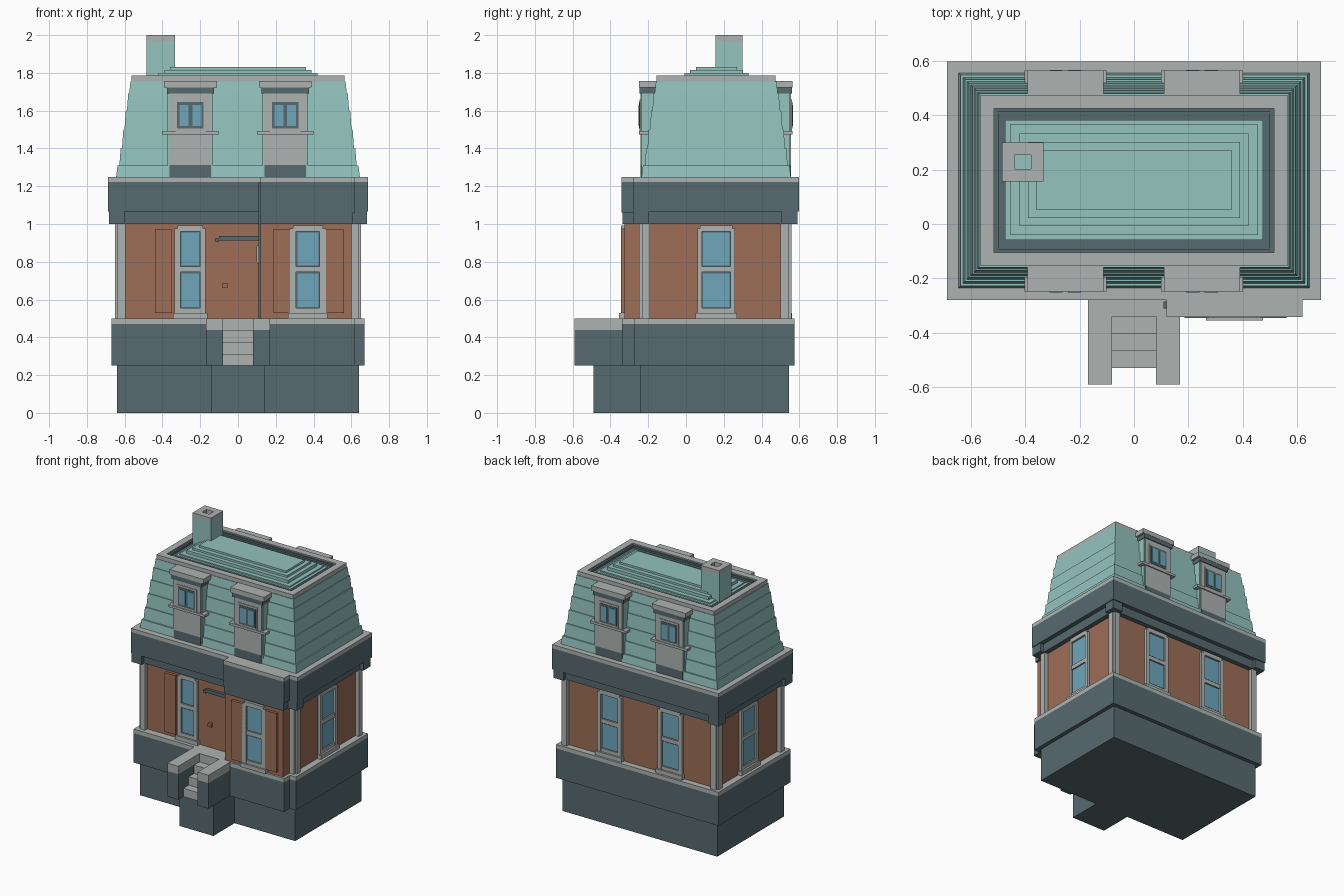
import bpy, bmesh, math
from mathutils import Matrix

cube = bpy.data.objects.get("Cube")
if cube:
    bpy.data.objects.remove(cube, do_unlink=True)


def srgb(r, g, b):
    lin = lambda c: c / 12.92 if c <= 0.04045 else ((c + 0.055) / 1.055) ** 2.4
    return tuple(lin(c / 255) for c in (r, g, b)) + (1.0,)


def material(name, rgb):
    m = bpy.data.materials.new(name)
    m.use_nodes = True
    m.diffuse_color = srgb(*rgb)
    m.node_tree.nodes["Principled BSDF"].inputs["Base Color"].default_value = srgb(*rgb)
    return m


SLATE = material("dark slate", (86, 106, 111))
STONE = material("pale stone", (174, 179, 177))
BRICK = material("brick red", (157, 110, 87))
COPPER = material("copper green", (147, 195, 190))
GLASS = material("window blue", (110, 167, 188))
IDENT = Matrix.Identity(4)


def box(name, x0, x1, y0, y1, z0, z1, mat, mx=IDENT, taper=0.0):
    """Box between two corners, its top pulled in by taper."""
    bm = bmesh.new()
    bmesh.ops.create_cube(bm, size=1)
    for v in bm.verts:
        t = taper * (v.co.z + 0.5)
        sx, sy = math.copysign(1, v.co.x), math.copysign(1, v.co.y)
        v.co = ((x0 + x1) / 2 + sx * ((x1 - x0) / 2 - t),
                (y0 + y1) / 2 + sy * ((y1 - y0) / 2 - t),
                z0 + (v.co.z + 0.5) * (z1 - z0))
    bm.transform(mx)
    mesh = bpy.data.meshes.new(name)
    bm.to_mesh(mesh)
    bm.free()
    mesh.materials.append(mat)
    ob = bpy.data.objects.new(name, mesh)
    bpy.context.scene.collection.objects.link(ob)
    return ob


def frame(name, x0, x1, y0, y1, z0, z1, w, mat):
    """Flat rectangular ring of width w, open in the middle."""
    box(name + "_front", x0, x1, y0, y0 + w, z0, z1, mat)
    box(name + "_back", x0, x1, y1 - w, y1, z0, z1, mat)
    box(name + "_left", x1 - w, x1, y0 + w, y1 - w, z0, z1, mat)
    box(name + "_right", x0, x0 + w, y0 + w, y1 - w, z0, z1, mat)


def facing(x, y, turn):
    """Local frame on a wall: u across, -y outward."""
    return Matrix.Translation((x, y, 0)) @ Matrix.Rotation(math.radians(turn), 4, 'Z')


def sash_window(name, mx, half, pane):
    out = -0.02
    for s, side in ((-1, "right"), (1, "left")):
        a, b = sorted((s * pane, s * half))
        box(f"{name}_jamb_{side}", a, b, out, 0, 0.52, 0.975, STONE, mx)
    box(name + "_head", -half + 0.015, half - 0.015, out, 0, 0.96, 0.992, STONE, mx)
    box(name + "_rail", -pane, pane, out + 0.004, 0, 0.745, 0.775, STONE, mx)
    box(name + "_bottom_rail", -pane, pane, out + 0.004, 0, 0.525, 0.555, STONE, mx)
    box(name + "_sill", -half - 0.01, half + 0.01, out - 0.01, 0, 0.5, 0.53, STONE, mx)
    for z0, z1, level in ((0.555, 0.745, "lower"), (0.775, 0.96, "upper")):
        box(f"{name}_{level}_sash", -pane, pane, -0.006, 0, z0, z1, SLATE, mx)
        box(f"{name}_{level}_glass", -pane + 0.006, pane - 0.006, -0.009, 0,
            z0 + 0.006, z1 - 0.006, GLASS, mx)


# Foundation and plinth
box("foundation", -0.64, 0.64, -0.24, 0.545, 0, 0.25, SLATE)
box("step_foundation", -0.14, 0.14, -0.49, -0.24, 0, 0.25, SLATE)
box("plinth", -0.67, 0.67, -0.275, 0.575, 0.25, 0.47, SLATE)
box("plinth_cap", -0.67, 0.67, -0.275, 0.575, 0.47, 0.5, STONE)
box("bay_plinth", 0.17, 0.62, -0.34, -0.275, 0.25, 0.47, SLATE)
box("bay_plinth_cap", 0.17, 0.62, -0.34, -0.275, 0.47, 0.5, STONE)

# Entrance steps
box("landing", -0.08, 0.08, -0.34, -0.275, 0.25, 0.5, STONE)
for i in range(3):
    box(f"step_{i + 1}", -0.08, 0.08, -0.53 + 0.063 * i, -0.34,
        0.25, 0.3125 + 0.0625 * i, STONE)
for s, side in ((-1, "right"), (1, "left")):
    a, b = sorted((s * 0.08, s * 0.17))
    box("step_cheek_" + side, a, b, -0.59, -0.275, 0.25, 0.44, SLATE)
    box("step_cheek_cap_" + side, a, b, -0.59, -0.275, 0.44, 0.5, STONE)

# Brick walls and corner pilasters
box("walls", -0.62, 0.62, -0.22, 0.53, 0.5, 1.02, BRICK)
box("bay_wall", 0.12, 0.60, -0.325, -0.22, 0.5, 1.02, BRICK)
for sx in (-1, 1):
    for sy in (-1, 1):
        tag = ("back_" if sy > 0 else "front_") + ("left" if sx > 0 else "right")
        mx = Matrix.Translation((0, 0.155, 0)) @ Matrix.Diagonal((sx, sy, 1, 1))
        obs = [box("pilaster_" + tag, 0.595, 0.637, 0.35, 0.403, 0.5, 1.0, STONE, mx),
               box("side_pilaster_" + tag, 0.6, 0.65, 0.345, 0.388, 0.5, 1.0, STONE, mx),
               box("capital_" + tag, 0.6, 0.683, 0.35, 0.435, 1.0, 1.07, SLATE, mx)]
        if sx * sy < 0:
            for ob in obs:
                ob.data.flip_normals()

# Windows and shutters
sash_window("front_window", facing(-0.253, -0.22, 0), 0.082, 0.052)
sash_window("bay_window", facing(0.37, -0.325, 0), 0.095, 0.062)
sash_window("left_window", facing(0.62, 0.16, 90), 0.1, 0.075)
sash_window("right_window", facing(-0.62, 0.16, -90), 0.1, 0.075)
for x, side in ((-0.25, "right"), (0.25, "left")):
    sash_window("back_window_" + side, facing(x, 0.53, 180), 0.1, 0.07)
box("front_shutter", -0.44, -0.35, -0.24, -0.22, 0.53, 0.97, BRICK)
for x0, side in ((0.185, "right"), (0.465, "left")):
    box("bay_shutter_" + side, x0, x0 + 0.095, -0.345, -0.325, 0.53, 0.97, BRICK)

# Entrance fittings
box("door_head", -0.1, 0.115, -0.24, -0.22, 0.912, 0.937, SLATE)
box("door_head_drop", -0.12, -0.1, -0.24, -0.22, 0.905, 0.925, SLATE)
box("door_knob", -0.082, -0.055, -0.24, -0.22, 0.662, 0.688, BRICK)
box("side_drainpipe", 0.109, 0.12, -0.31, -0.285, 0.5, 1.22, SLATE)
box("side_lamp_plate", 0.1, 0.12, -0.275, -0.225, 0.79, 0.89, STONE)
box("side_lamp_glass", 0.097, 0.101, -0.27, -0.23, 0.8, 0.88, GLASS)

# Cornice
box("frieze", -0.655, 0.655, -0.25, 0.565, 1.0, 1.065, SLATE)
box("bay_frieze", 0.12, 0.61, -0.335, -0.25, 1.0, 1.065, SLATE)
box("cornice", -0.688, 0.688, -0.28, 0.597, 1.065, 1.222, SLATE)
box("cornice_cap", -0.688, 0.688, -0.28, 0.597, 1.222, 1.25, STONE)
box("bay_cornice", 0.12, 0.62, -0.342, -0.28, 1.06, 1.222, SLATE)
box("bay_cornice_cap", 0.12, 0.62, -0.342, -0.28, 1.222, 1.25, STONE)

# Stepped mansard roof
levels = [1.25, 1.31, 1.40, 1.50, 1.60, 1.69, 1.755]
widths = [0.645, 0.628, 0.614, 0.601, 0.588, 0.576]
for i, hx in enumerate(widths):
    hy = hx - 0.25
    box(f"mansard_course_{i + 1}", -hx, hx, 0.16 - hy, 0.16 + hy,
        levels[i], levels[i + 1], COPPER, taper=0.007)

# Roof rim, gutter and low stepped crown
frame("roof_rim", -0.565, 0.565, -0.155, 0.475, 1.755, 1.785, 0.05, STONE)
frame("gutter", -0.515, 0.515, -0.105, 0.425, 1.755, 1.776, 0.014, SLATE)
box("gutter_floor", -0.50, 0.50, -0.09, 0.41, 1.75, 1.762, SLATE)
crown = [(0.475, 0.22, 1.768), (0.455, 0.203, 1.777), (0.42, 0.17, 1.80),
         (0.39, 0.14, 1.815), (0.36, 0.108, 1.83)]
for i, (hx, hy, z) in enumerate(crown):
    box(f"roof_crown_{i + 1}", -hx, hx, 0.162 - hy, 0.162 + hy, 1.755, z, COPPER)

# Chimney
box("chimney", -0.485, -0.333, 0.157, 0.3, 1.75, 1.97, COPPER)
frame("chimney_cap", -0.485, -0.333, 0.157, 0.3, 1.97, 2.0, 0.046, STONE)


# Dormers
def dormer(name, mx):
    box(name + "_body", -0.12, 0.12, 0, 0.09, 1.25, 1.70, COPPER, mx)
    box(name + "_foot", -0.11, 0.11, -0.006, 0, 1.25, 1.312, SLATE, mx)
    box(name + "_face", -0.112, 0.112, -0.006, 0, 1.312, 1.69, STONE, mx)
    box(name + "_sill", -0.15, 0.15, -0.014, 0.06, 1.474, 1.492, STONE, mx)
    box(name + "_window_surround", -0.08, 0.08, -0.01, 0, 1.492, 1.66, STONE, mx)
    box(name + "_window_frame", -0.07, 0.07, -0.013, 0, 1.505, 1.645, SLATE, mx)
    for s, side in ((-1, "a"), (1, "b")):
        box(f"{name}_glass_{side}", s * 0.034 - 0.024, s * 0.034 + 0.024,
            -0.016, 0, 1.52, 1.63, GLASS, mx)
    box(name + "_eave", -0.125, 0.125, -0.012, 0.085, 1.69, 1.722, SLATE, mx)
    box(name + "_roof", -0.14, 0.14, -0.014, 0.084, 1.722, 1.757, STONE, mx)


for x, side in ((-0.252, "right"), (0.25, "left")):
    dormer("front_dormer_" + side, facing(x, -0.235, 0))
    dormer("back_dormer_" + side, facing(x, 0.55, 180))
